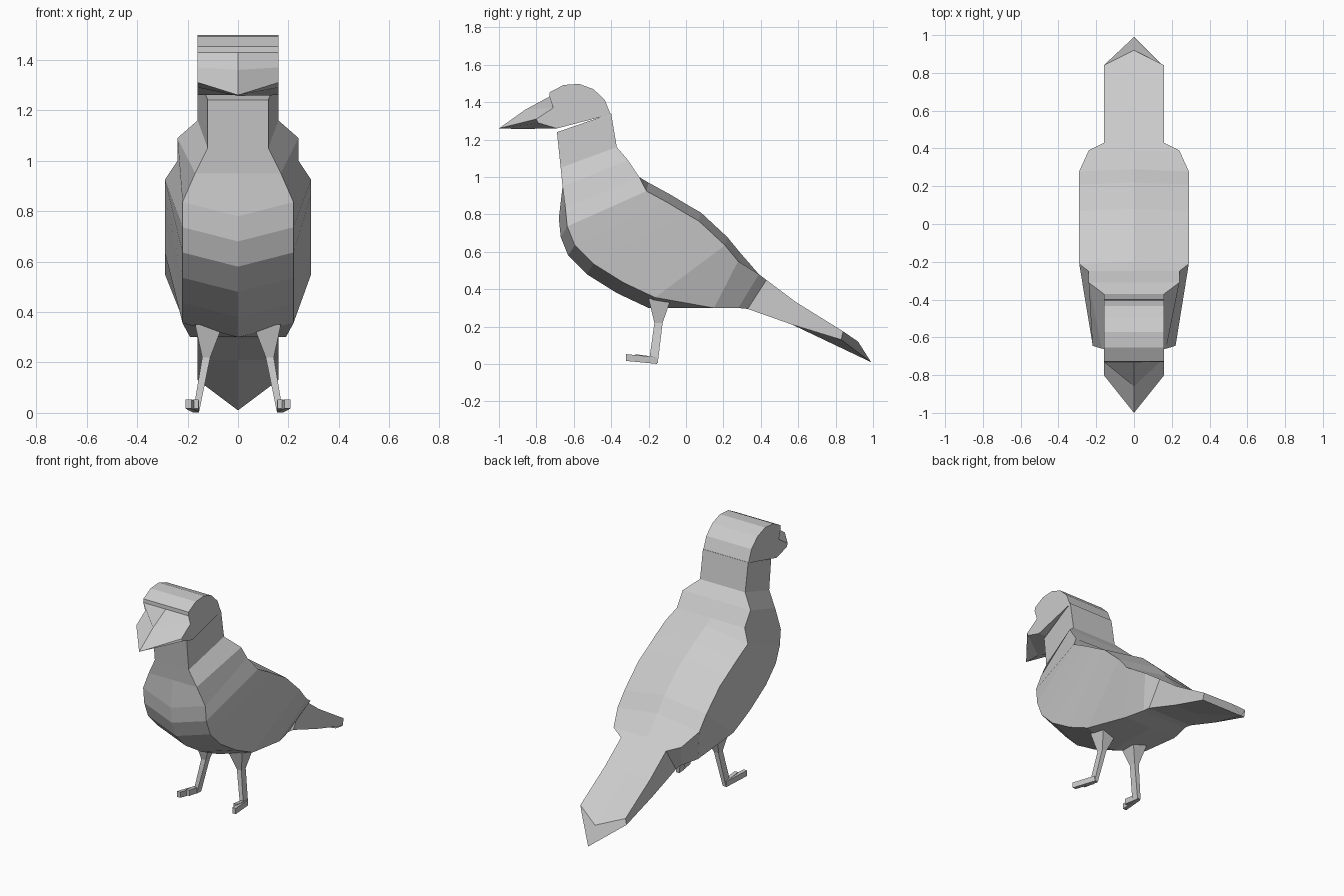
import bpy, bmesh
from math import sin, cos, radians

if "Cube" in bpy.data.objects:
    bpy.data.objects.remove(bpy.data.objects["Cube"])


def finish(name, bm):
    bmesh.ops.remove_doubles(bm, verts=bm.verts, dist=0.0005)
    bmesh.ops.recalc_face_normals(bm, faces=bm.faces)
    mesh = bpy.data.meshes.new(name)
    bm.to_mesh(mesh)
    bm.free()
    obj = bpy.data.objects.new(name, mesh)
    bpy.context.collection.objects.link(obj)
    return obj


def loft(bm, rings):
    loops = [[bm.verts.new(p) for p in ring] for ring in rings]
    n = len(loops[0])
    for a, b in zip(loops, loops[1:]):
        for i in range(n):
            j = (i + 1) % n
            bm.faces.new((a[i], a[j], b[j], b[i]))
    bm.faces.new(loops[0])
    bm.faces.new(loops[-1])


def six_sided(front, back, front_w, back_w):
    # The wide breast and back have a raised centre ridge, the rest is flat
    (fy, fz), (by, bz) = front, back
    inset = .035 if front_w > .2 else 0
    drop = .045 if back_w > .28 else 0
    right = [(front_w, fy + inset, fz + 1.6 * inset), (back_w, by - drop / 4, bz - drop)]
    left = [(-x, y, z) for x, y, z in reversed(right)]
    return [(0, fy, fz), *right, (0, by, bz), *left]


# Body, neck and tail: breast and spine profiles, widths by region
breast = [(-.69, 1.24), (-.67, 1.05), (-.66, .95), (-.68, .78), (-.67, .68),
          (-.63, .58), (-.53, .48), (-.37, .38), (-.20, .30), (.15, .30),
          (.28, .30), (.33, .295), (.57, .21)]
spine = [(-.40, 1.34), (-.37, 1.16), (-.31, 1.09), (-.25, 1.0), (-.20, .97),
         (-.09, .91), (.01, .85), (.08, .81), (.22, .68), (.29, .595),
         (.39, .48), (.43, .45), (.59, .33)]
breast_w = [.12] * 2 + [.17] + [.22] * 6 + [.19] + [.16] * 3
spine_w = [.16] * 2 + [.24] * 2 + [.29] * 6 + [.24] + [.16] * 2
rings = [six_sided(*s) for s in zip(breast, spine, breast_w, spine_w)]
# Pointed tail end
rings.append([(0, .99, .01), (.16, .83, .13), (.16, .84, .175),
              (0, .92, .12), (-.16, .84, .175), (-.16, .83, .13)])
bm = bmesh.new()
loft(bm, rings)
finish("body_and_tail", bm)

# Head and beak: rounded crown and jaw, its centre line pulled to a point
crown = [(-.60 + .2 * cos(radians(10 + 24 * i)), 1.30 + .2 * sin(radians(10 + 24 * i)))
         for i in range(6)]
crown.append((-.73, 1.43))
side = crown + [(-.71, 1.37), (-.80, 1.31), (-.79, 1.29), (-.69, 1.26)]
centre = crown + [(-.86, 1.36), (-1, 1.26), (-.89, 1.257), (-.69, 1.26)]
bm = bmesh.new()
columns = [[bm.verts.new((x, *p)) for p in prof]
           for x, prof in ((-.16, side), (0, centre), (.16, side))]
for a, b in zip(columns, columns[1:]):
    for i in range(len(a)):
        j = (i + 1) % len(a)
        bm.faces.new((a[i], a[j], b[j], b[i]))
bm.faces.new(columns[0])
bm.faces.new(columns[2])
finish("head_and_beak", bm)


# Legs with two toes, mirrored
def level_ring(x, y, z, rx, ry):
    return [(x - rx, y - ry, z), (x + rx, y - ry, z), (x + rx, y + ry, z), (x - rx, y + ry, z)]


def upright_ring(x, y, z):
    return [(x + i * .012, y, z + k * .018) for i, k in ((-1, -1), (1, -1), (1, 1), (-1, 1))]


for s, name in ((1, "right_leg"), (-1, "left_leg")):
    bm = bmesh.new()
    loft(bm, [level_ring(.115, -.14, .35, .055, .06),
              level_ring(.126, -.147, .22, .016, .022),
              level_ring(.166, -.175, .005, .012, .024)])
    for x, y in ((.168, -.27), (.196, -.32)):
        loft(bm, [upright_ring(.166, -.155, .019), upright_ring(x, y, .035)])
    for v in bm.verts:
        v.co.x *= s
    finish(name, bm)
